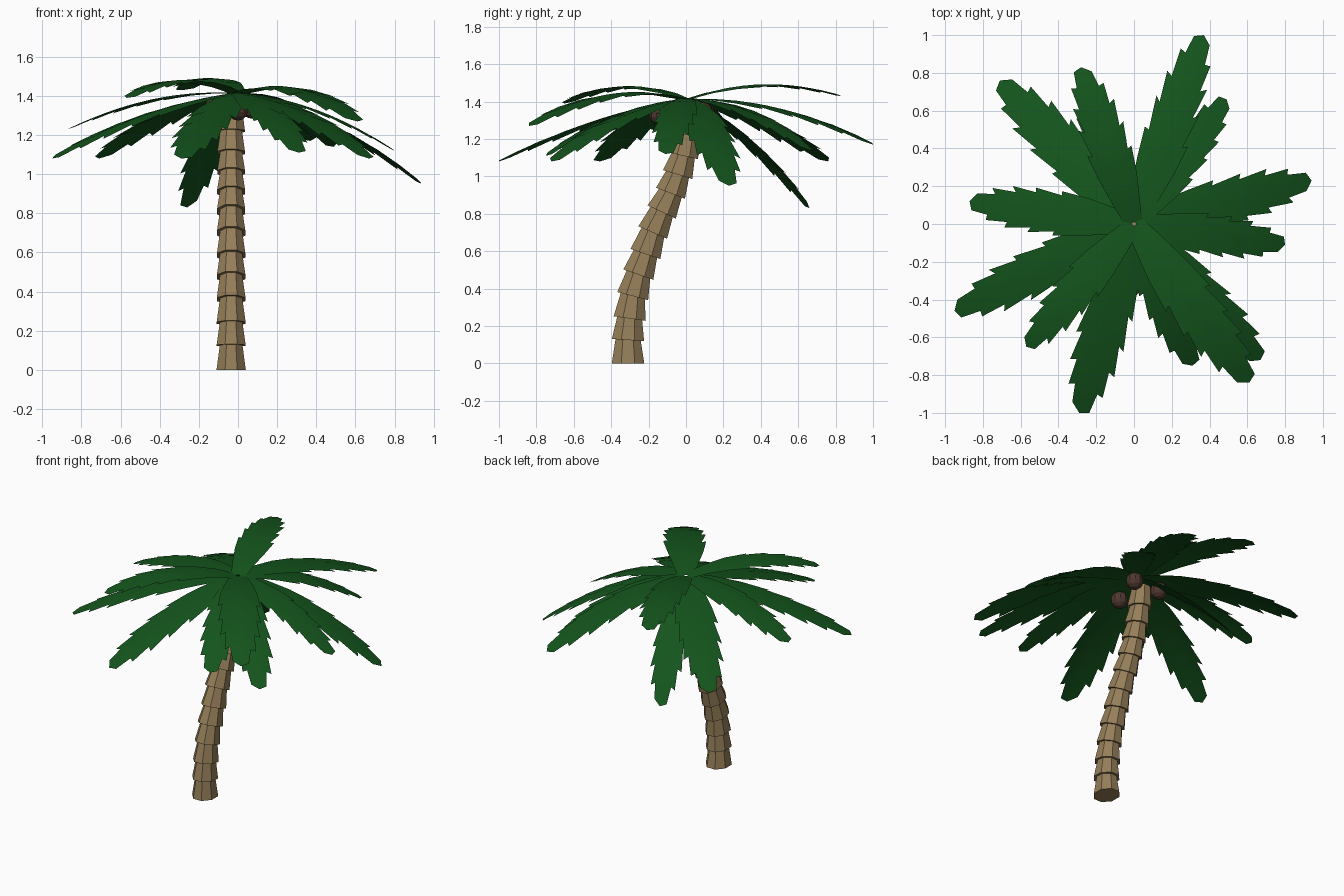
import bpy, bmesh, math, random
from mathutils import Vector, Matrix

if "Cube" in bpy.data.objects:
    bpy.data.objects.remove(bpy.data.objects["Cube"])

random.seed(4)


def material(name, rgb):
    m = bpy.data.materials.new(name)
    m.diffuse_color = (*rgb, 1)
    m.use_nodes = True
    m.node_tree.nodes["Principled BSDF"].inputs["Base Color"].default_value = m.diffuse_color
    return m


def finish(bm, name, mat, smooth=False, normals=True):
    if normals:
        bmesh.ops.recalc_face_normals(bm, faces=bm.faces)
    for f in bm.faces:
        f.smooth = smooth
    me = bpy.data.meshes.new(name)
    bm.to_mesh(me)
    bm.free()
    me.materials.append(mat)
    ob = bpy.data.objects.new(name, me)
    bpy.context.collection.objects.link(ob)
    return ob


bark = material("bark", (0.30, 0.21, 0.10))
green = material("leaf_green", (0.007, 0.09, 0.012))
husk = material("husk", (0.08, 0.04, 0.03))

# Trunk: stacked flared segments along a leaning path (y, z)
path = [(-.31, 0), (-.31, .125), (-.302, .24), (-.285, .36), (-.255, .475),
        (-.217, .585), (-.178, .70), (-.13, .81), (-.083, .91), (-.045, 1.01),
        (-.015, 1.11), (.01, 1.22), (.028, 1.35)]
SIDES = 8
bm = bmesh.new()
for i in range(len(path) - 1):
    a = Vector((-.035, *path[i]))
    b = Vector((-.035, *path[i + 1]))
    tilt = math.atan2(b.y - a.y, b.z - a.z)
    rot = Matrix.Rotation(-tilt, 3, 'X')
    taper = 1 - .006 * i
    rings = []
    for centre, s in ((a, 1.0), (b + (b - a) * .08, .76)):
        ring = []
        for k in range(SIDES):
            t = 2 * math.pi * (k + .5) / SIDES
            r = s * taper
            ring.append(bm.verts.new(centre + rot @ Vector(
                (.081 * r * math.cos(t), .094 * r * math.sin(t), 0))))
        rings.append(ring)
    lo, hi = rings
    bm.faces.new(lo[::-1])
    bm.faces.new(hi)
    for k in range(SIDES):
        n = (k + 1) % SIDES
        bm.faces.new((lo[k], lo[n], hi[n], hi[k]))
finish(bm, "trunk", bark)

# Coconuts tucked under the crown
for j, c in enumerate([(.0, -.14, 1.33), (-.12, .10, 1.335), (.07, .09, 1.34)]):
    bm = bmesh.new()
    bmesh.ops.create_uvsphere(bm, u_segments=10, v_segments=7, radius=.056,
                              matrix=Matrix.Translation(c))
    finish(bm, f"coconut_{j + 1}", husk)

# Leaf outline: (midrib t, edge t, half width) with forward-pointing teeth
OUTLINE = [(0, 0, .40), (.13, .14, .62), (.26, .30, .85), (.36, .46, 1.0),
           (.43, .45, .80), (.51, .62, 1.0), (.58, .60, .78), (.65, .76, .93),
           (.72, .745, .68), (.79, .88, .72), (.86, .87, .48), (.93, .97, .38)]


def leaf(name, tip, arch, half, base_z=1.415):
    tip = Vector(tip)
    flat = Vector((tip.x, tip.y, 0))
    d = flat.normalized()
    side = Vector((-d.y, d.x, 0))
    start, length = .01, flat.length - .01

    def point(t, w):
        z = base_z + (tip.z - base_z) * t + arch * 4 * t * (1 - t) - .9 * w * w
        p = d * (start + length * t) + side * w
        return bm.verts.new((p.x, p.y, z))

    bm = bmesh.new()
    rows = []
    for i, (m, e, w) in enumerate(OUTLINE):
        row = [point(m, 0)]
        for s in (-1, 1):
            shift = 0 if i < 2 else .012 * s + random.uniform(-.006, .006)
            row.append(point(min(e + shift, .985), s * w * half))
        rows.append(row)
    end = point(1, 0)
    for p, q in zip(rows, rows[1:]):
        bm.faces.new((p[0], p[1], q[1], q[0]))
        bm.faces.new((p[0], q[0], q[2], p[2]))
    bm.faces.new((rows[-1][0], rows[-1][1], end))
    bm.faces.new((rows[-1][0], end, rows[-1][2]))
    finish(bm, name, green, smooth=True, normals=False)


# Crown: tip position, arch height, half width
leaves = [
    ((.37, 1.0, 1.17), .07, .125),
    ((.49, .66, 1.14), .07, .11),
    ((.94, .23, .95), .075, .125),
    ((.80, -.11, 1.12), .06, .11),
    ((.61, -.84, 1.27), .095, .135),
    ((.67, -.72, 1.08), .06, .125),
    ((.31, -.75, 1.11), .06, .12),
    ((-.29, -1.0, 1.08), .045, .135),
    ((-.57, -.65, 1.39), .08, .11),
    ((-.95, -.46, 1.08), .055, .125),
    ((-.87, .12, 1.23), .06, .12),
    ((-.71, .76, 1.08), .06, .135),
    ((-.28, .83, 1.43), .07, .12),
    ((-.26, .66, .83), .065, .11),
]
for n, (tip, arch, half) in enumerate(leaves):
    leaf(f"leaf_{n + 1}", tip, arch, half)
